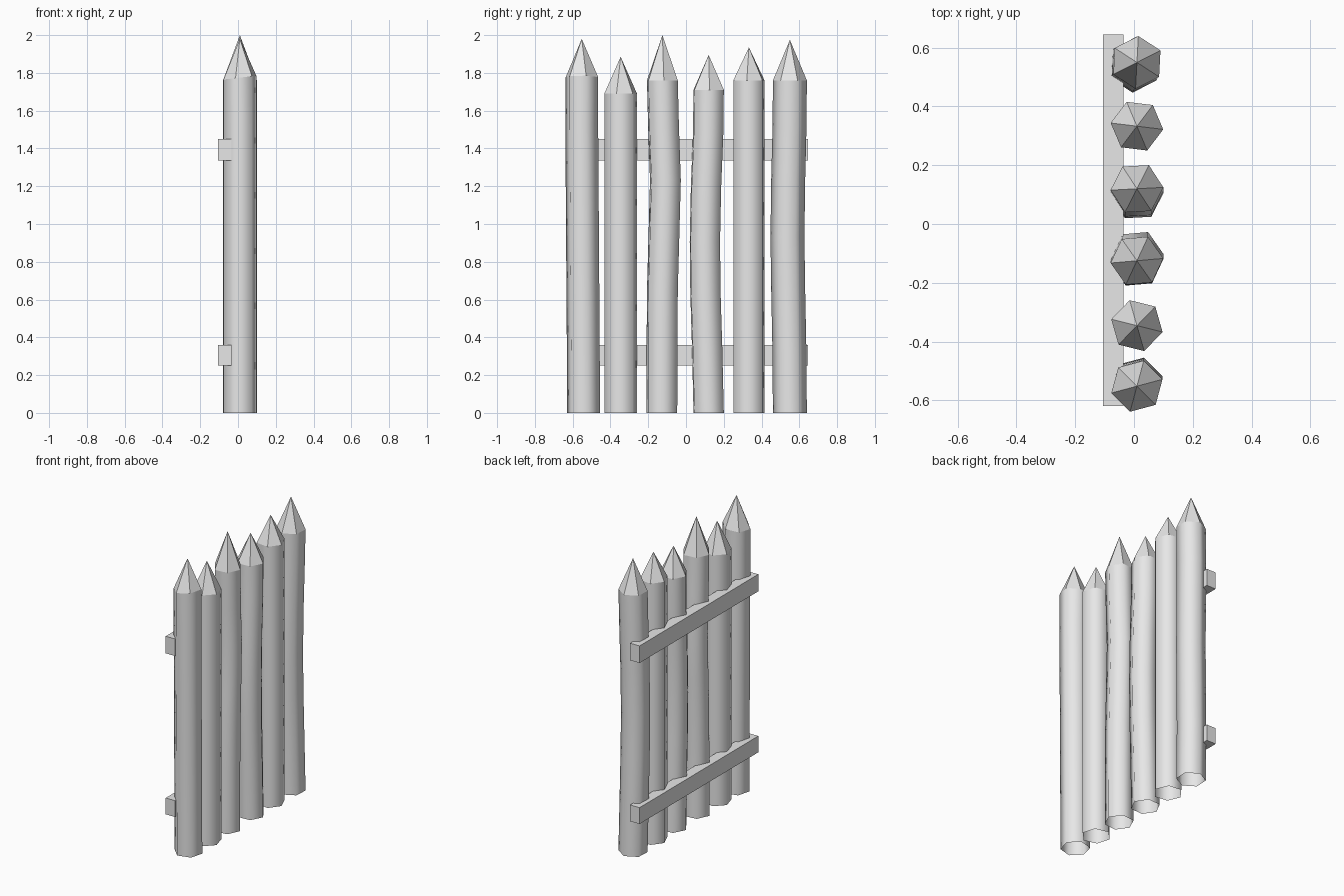
import bpy
import bmesh
from math import cos, sin, radians
from mathutils import Vector

cube = bpy.data.objects.get("Cube")
if cube:
    bpy.data.objects.remove(cube, do_unlink=True)

# One plain grey for the whole fence
grey = bpy.data.materials.new("plain_grey")
grey.use_nodes = True
COLOUR = (0.8, 0.8, 0.8, 1)
grey.diffuse_color = COLOUR
grey.node_tree.nodes["Principled BSDF"].inputs["Base Color"].default_value = COLOUR

SIDES = 6
RADIUS = 0.09
CENTRE_X = 0.01
LEVELS = (0, 0.2, 0.37, 0.53, 0.7, 0.86, 1)  # ring heights along a stake


def finish(bm, name):
    bmesh.ops.recalc_face_normals(bm, faces=bm.faces)
    mesh = bpy.data.meshes.new(name)
    bm.to_mesh(mesh)
    bm.free()
    mesh.materials.append(grey)
    obj = bpy.data.objects.new(name, mesh)
    bpy.context.collection.objects.link(obj)
    return obj


def stake(name, y, turn, shoulder, tip, bend, bend_x=0, tilt=0):
    """Open-bottomed six-sided log, smooth bark, flat-cut point."""
    bm = bmesh.new()
    rings = []
    for level, shift in zip(LEVELS, bend):
        ring = []
        for i in range(SIDES):
            a = radians(turn + i * 360 / SIDES)
            dx, dy = RADIUS * cos(a), RADIUS * sin(a)
            x = CENTRE_X + dx + bend_x * 4 * level * (1 - level)
            z = level * shoulder + (tilt * dx if level == 1 else 0)
            ring.append(bm.verts.new((x, y + dy + shift, z)))
        rings.append(ring)
    for low, high in zip(rings, rings[1:]):
        for i in range(SIDES):
            j = (i + 1) % SIDES
            bm.faces.new((low[i], low[j], high[j], high[i])).smooth = True
    apex = bm.verts.new((CENTRE_X, y, tip))
    for i in range(SIDES):
        bm.faces.new((rings[-1][i], rings[-1][(i + 1) % SIDES], apex))
    finish(bm, name)


def rail(name, bottom, top):
    low, high = Vector((-0.105, -0.62, bottom)), Vector((-0.035, 0.645, top))
    bm = bmesh.new()
    bmesh.ops.create_cube(bm, size=1)
    bmesh.ops.scale(bm, vec=high - low, verts=bm.verts)
    bmesh.ops.translate(bm, vec=(low + high) / 2, verts=bm.verts)
    finish(bm, name)


# Pointed stakes, each with its own turn, height and crookedness
STRAIGHT = (0,) * len(LEVELS)
LEAN = (0.01, 0.008, 0.006, 0.004, 0.002, 0, 0)
BULGE = (-0.003, -0.002, 0, 0.008, 0.016, 0.006, 0)
BOW = (0, -0.008, -0.017, -0.02, -0.014, -0.003, 0)
SLIGHT_BOW = (0, -0.003, -0.009, -0.013, -0.009, -0.002, 0)

stake("stake_1", -0.552, 15, 1.775, 1.98, LEAN, tilt=0.12)
stake("stake_2", -0.346, -14, 1.69, 1.885, STRAIGHT)
stake("stake_3", -0.125, 5, 1.76, 2.0, BULGE)
stake("stake_4", 0.12, 3, 1.71, 1.895, BOW)
stake("stake_5", 0.333, -7, 1.76, 1.935, STRAIGHT)
stake("stake_6", 0.55, 27, 1.76, 1.975, SLIGHT_BOW, bend_x=-0.01)

# Rails behind the stakes
rail("lower_rail", 0.25, 0.36)
rail("upper_rail", 1.335, 1.45)
